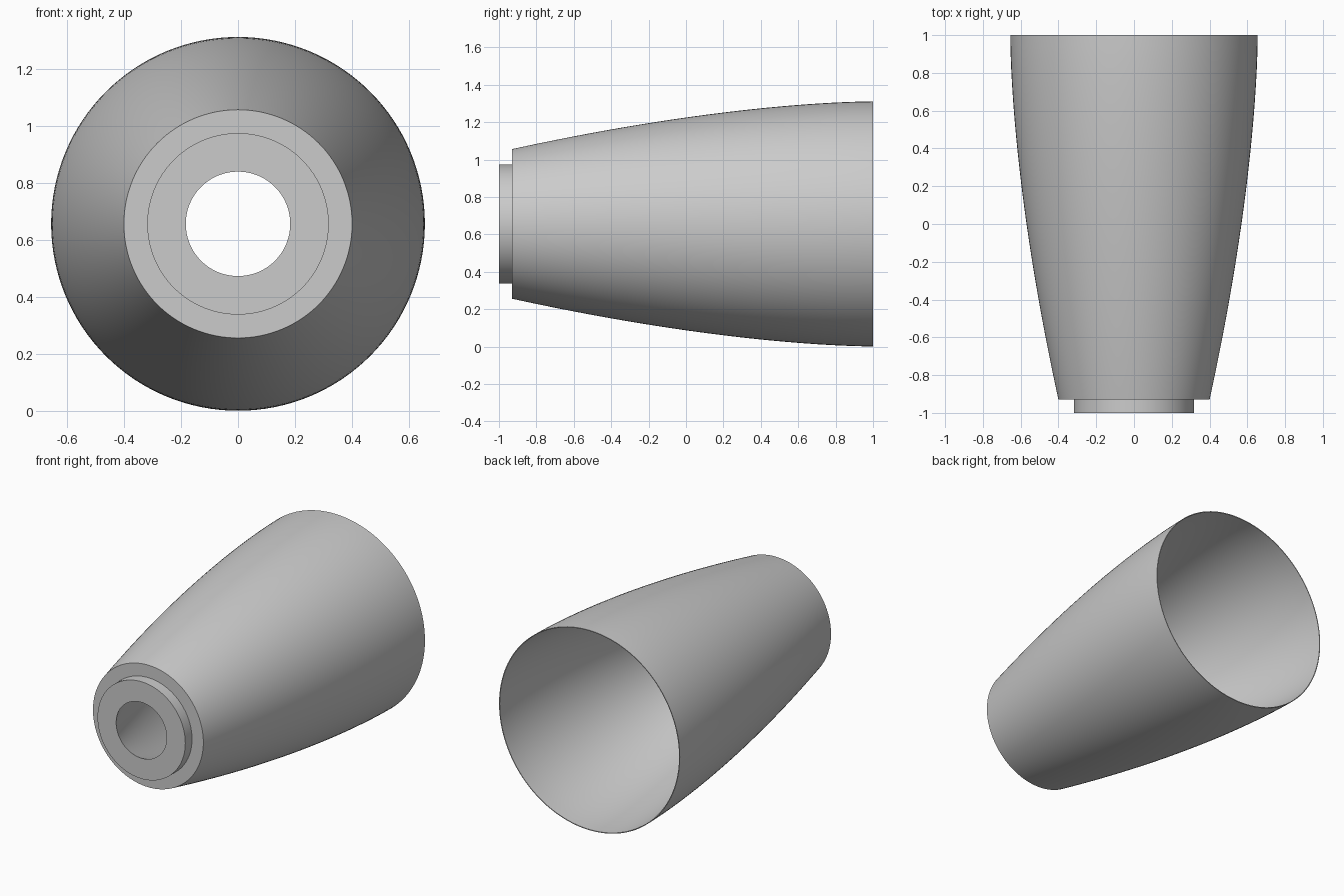
import bpy, bmesh, math

cube = bpy.data.objects.get("Cube")
if cube:
    bpy.data.objects.remove(cube, do_unlink=True)

SEGMENTS = 128
STEPS = 32
AXIS_Z = 0.656


def flare(y_start, r_start, r_end, power):
    """Bell curve from the narrow front to the wide back rim."""
    points = []
    for i in range(STEPS + 1):
        t = i / STEPS
        points.append((r_start + (r_end - r_start) * (1 - (1 - t) ** power),
                       y_start + (1 - y_start) * t))
    return points


# One neutral grey for the whole part
grey = bpy.data.materials.new("light grey metal")
grey.use_nodes = True
colour = (0.6, 0.6, 0.6, 1)
grey.diffuse_color = colour
grey.node_tree.nodes["Principled BSDF"].inputs["Base Color"].default_value = colour

# Closed wall section: front collar, outer bell, thin rim, inner bell
collar = [(0.318, -1), (0.318, -0.93)]
outer = flare(-0.93, 0.4, 0.655, 1.65)
inner = flare(-1, 0.183, 0.65, 1.65)
section = collar + outer + inner[::-1]

# Revolve the section about the front-to-back axis
bm = bmesh.new()
rings = []
for i in range(SEGMENTS):
    a = math.tau * i / SEGMENTS
    rings.append([bm.verts.new((r * math.cos(a), y, AXIS_Z + r * math.sin(a)))
                  for r, y in section])
n = len(section)
for i in range(SEGMENTS):
    here, after = rings[i], rings[(i + 1) % SEGMENTS]
    for j in range(n):
        k = (j + 1) % n
        bm.faces.new((here[j], here[k], after[k], after[j]))
bmesh.ops.recalc_face_normals(bm, faces=bm.faces)

mesh = bpy.data.meshes.new("nozzle_bell")
bm.to_mesh(mesh)
bm.free()
mesh.materials.append(grey)
nozzle = bpy.data.objects.new("nozzle_bell", mesh)
bpy.context.collection.objects.link(nozzle)

# Smooth curved walls, crisp steps and rim
bpy.ops.object.select_all(action='DESELECT')
nozzle.select_set(True)
bpy.context.view_layer.objects.active = nozzle
bpy.ops.object.shade_smooth_by_angle(angle=math.radians(30))
